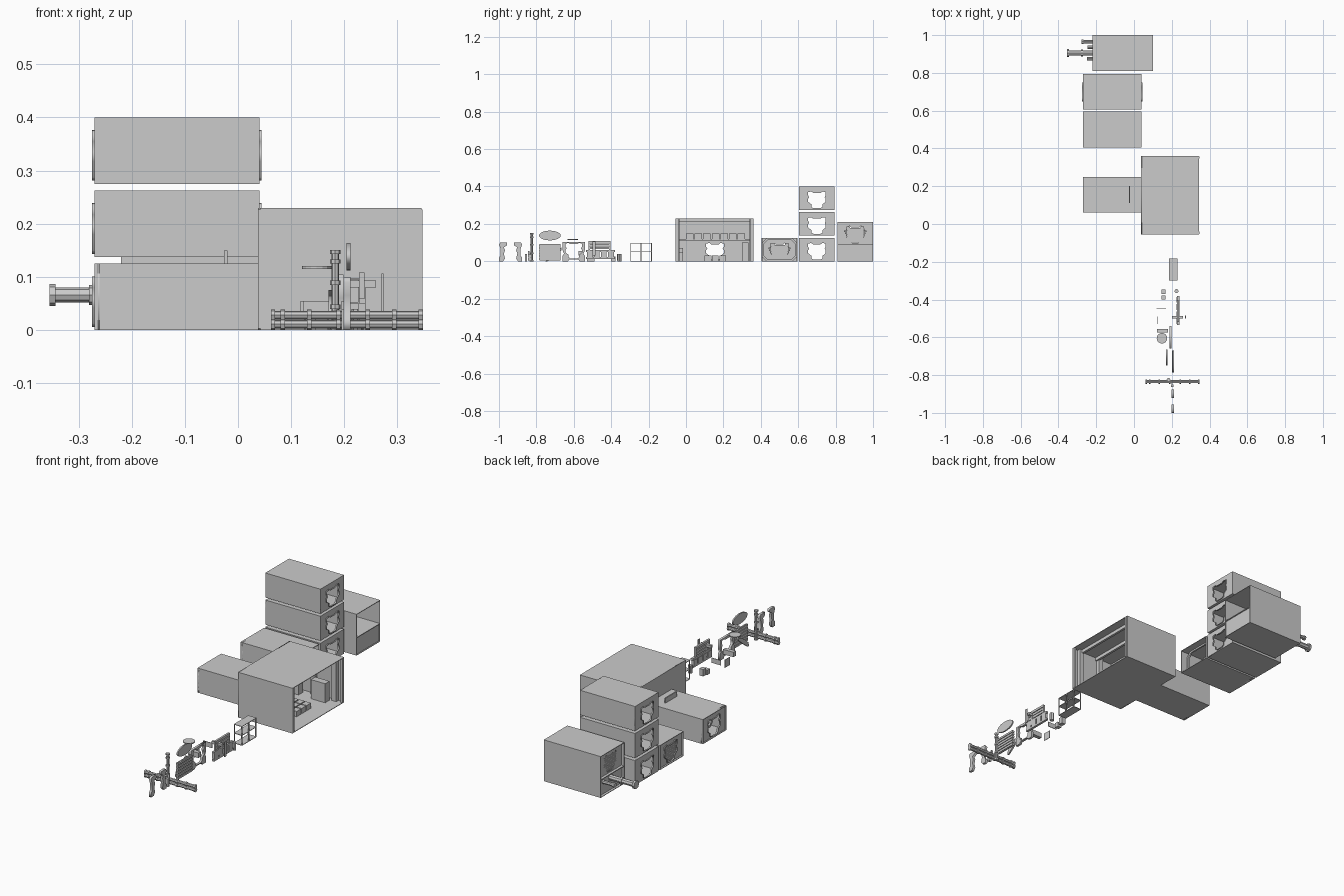
import bpy, bmesh, math
from mathutils import Matrix

if "Cube" in bpy.data.objects:
    bpy.data.objects.remove(bpy.data.objects["Cube"])

YZ = Matrix(((0, 0, 1, 0), (1, 0, 0, 0), (0, 1, 0, 0), (0, 0, 0, 1)))


def finish(name, bm):
    me = bpy.data.meshes.new(name)
    bm.to_mesh(me)
    bm.free()
    ob = bpy.data.objects.new(name, me)
    bpy.context.collection.objects.link(ob)
    return ob


def boxes(name, items):
    """One object from (x0, x1, y0, y1, z0, z1) blocks."""
    bm = bmesh.new()
    for x0, x1, y0, y1, z0, z1 in items:
        m = Matrix.Translation(((x0 + x1) / 2, (y0 + y1) / 2, (z0 + z1) / 2)) @ \
            Matrix.Diagonal((x1 - x0, y1 - y0, z1 - z0, 1))
        bmesh.ops.create_cube(bm, size=1, matrix=m)
    return finish(name, bm)


def plate(name, loops, x, t):
    """Plate in the YZ plane; inner loops become holes."""
    cu = bpy.data.curves.new(name, 'CURVE')
    cu.dimensions = '2D'
    cu.fill_mode = 'BOTH'
    cu.extrude = t / 2
    for loop in loops:
        sp = cu.splines.new('POLY')
        sp.points.add(len(loop) - 1)
        for p, (u, v) in zip(sp.points, loop):
            p.co = (u, v, 0, 1)
        sp.use_cyclic_u = True
    tmp = bpy.data.objects.new(name, cu)
    bpy.context.collection.objects.link(tmp)
    me = bpy.data.meshes.new_from_object(tmp.evaluated_get(bpy.context.evaluated_depsgraph_get()))
    bpy.data.objects.remove(tmp)
    me.transform(Matrix.Translation((x, 0, 0)) @ YZ)
    ob = bpy.data.objects.new(name, me)
    bpy.context.collection.objects.link(ob)
    return ob


def tubes(name, items, sides=8):
    """Cylinders: (axis, a0, a1, p, q, radius), p and q being the other two axes."""
    bm = bmesh.new()
    for axis, a0, a1, p, q, r in items:
        c = (a0 + a1) / 2
        pos, rot = {'x': ((c, p, q), Matrix.Rotation(math.pi / 2, 4, 'Y')),
                    'y': ((p, c, q), Matrix.Rotation(math.pi / 2, 4, 'X')),
                    'z': ((p, q, c), Matrix())}[axis]
        bmesh.ops.create_cone(bm, cap_ends=True, segments=sides, radius1=r, radius2=r,
                              depth=a1 - a0, matrix=Matrix.Translation(pos) @ rot)
    return finish(name, bm)


def rect(y0, y1, z0, z1):
    return [(y0, z0), (y1, z0), (y1, z1), (y0, z1)]


HALF = [(.018, .009), (.029, .015), (.03, .03), (.047, .043), (.047, .06), (.041, .067),
        (.047, .078), (.047, .095), (.03, .098), (.02, .091)]


def doorway(yc, z0, s=1.0):
    pts = HALF + [(-u, v) for u, v in reversed(HALF)]
    return [(yc + u * s, z0 + .053 + (v - .053) * s) for u, v in pts]


def shell(name, x0, x1, y0, y1, z0, z1, t=.003):
    boxes(name, [(x0, x1, y0, y1, z0, z0 + t), (x0, x1, y0, y1, z1 - t, z1),
                 (x0, x1, y0, y0 + t, z0 + t, z1 - t), (x0, x1, y1 - t, y1, z0 + t, z1 - t)])


def end_wall(name, x, y0, y1, z0, z1, out):
    yc = (y0 + y1) / 2
    plate(name + "_wall", [rect(y0, y1, z0, z1), doorway(yc, z0)], x, .003)
    plate(name + "_door_rim", [doorway(yc, z0, 1.07), doorway(yc, z0)], x + out * .003, .006)


def shutter(name, x, yc, z0):
    slats = [(.03, .012), (.038, .023), (.046, .034), (.05, .045), (.056, .056), (.06, .067), (.05, .078)]
    boxes(name, [(x - .006, x + .006, yc - w, yc + w, z0 + z, z0 + z + .008) for w, z in slats]
          + [(x - .003, x + .003, yc - .045, yc + .045, z0 + .01, z0 + .088),
             (x - .004, x + .008, yc - .047, yc - .028, z0 + .084, z0 + .097),
             (x - .004, x + .008, yc + .028, yc + .047, z0 + .084, z0 + .097)])


def ribs(name, xs, y0, y1, z0, z1):
    c, w = .02, .008

    def ring(d, c):
        a, b, e, f = y0 + d, y1 - d, z0 + d, z1 - d
        return [(a + c, e), (b - c, e), (b, e + c), (b, f - c), (b - c, f), (a + c, f), (a, f - c), (a, e + c)]
    for i, x in enumerate(xs):
        plate(f"{name}_rib_{i}", [ring(.003, c), ring(.003 + w, c)], x, .008)


# Stack of three corridor modules, open doorway at both ends
for i, z in enumerate((0, .1375, .275)):
    n = f"stacked_corridor_{i}"
    shell(n, -.27, .04, .605, .795, z, z + .125)
    end_wall(n + "_left", -.2685, .605, .795, z, z + .125, -1)
    end_wall(n + "_right", .0385, .605, .795, z, z + .125, 1)

# Single corridor with a closed shutter
shell("shuttered_corridor", -.27, .04, .405, .595, 0, .125)
end_wall("shuttered_corridor_left", -.26, .405, .595, 0, .125, -1)
shutter("corridor_shutter", -.255, .5, 0)
ribs("shuttered_corridor", (-.18, -.09, .0), .405, .595, 0, .125)

# Raised airlock module with closed shutter and lower service bay
shell("airlock_body", -.22, .1, .81, 1, 0, .21)
boxes("airlock_floor", [(-.22, .1, .813, .997, .088, .092), (.092, .095, .813, .997, .003, .088)])
plate("airlock_end", [rect(.813, .997, .09, .207), doorway(.905, .09)], -.205, .003)
shutter("airlock_shutter", -.2, .905, .09)
boxes("service_bay_wall", [(-.208, -.204, .813, .997, .003, .088)])

# Nozzle pipe and small pipes leaving the airlock
tubes("nozzle_pipe", [('x', -.345, -.2, .905, .066, .014), ('x', -.355, -.343, .905, .066, .021),
                      ('x', -.28, -.27, .905, .066, .019)])
tubes("side_pipes", [('x', -.275, -.2, .965, .066, .009), ('x', -.245, -.2, .935, .05, .009),
                     ('x', -.25, -.2, .875, .05, .009), ('x', -.278, -.268, .965, .066, .012)])

# Corridor leading to the large room
shell("room_corridor", -.27, .04, .06, .25, 0, .125)
end_wall("room_corridor_left", -.262, .06, .25, 0, .125, -1)
ribs("room_corridor", (-.19, -.1, -.01), .06, .25, 0, .125)
boxes("corridor_rail", [(-.026, -.02, .11, .2, .118, .15)])

# Large room shell, open toward +x
shell("room_shell", .038, .345, -.055, .36, 0, .23)
plate("room_back_wall", [rect(-.055, .36, 0, .23), doorway(.155, 0)], .04, .004)
boxes("room_trim", [(.335, .347, y, y + .012, .003, .227) for y in (-.053, .346)])

# Room furnishings: wall pillars, display row, desks, cabinets
boxes("wall_pillars", [(x, x + .025, y, y + .018, .003, .227)
                       for x in (.06, .17, .29) for y in (-.052, .339)])
boxes("display_row", [(.045, .06, .0 + i * .046, .04 + i * .046, .12, .148) for i in range(7)]
      + [(.045, .055, -.04, .345, .112, .118)])
boxes("cabinets", [(.1, .16, -.05, -.015, .003, .07), (.18, .24, -.05, -.015, .003, .05),
                   (.06, .13, .3, .335, .003, .07), (.2, .28, .3, .335, .003, .1)])
boxes("wall_panels", [(.043, .05, -.04, .085, .02, .095), (.043, .05, .225, .34, .02, .095)])
boxes("central_desk", [(.16 + i * .035, .19 + i * .035, .1 + j * .04, .135 + j * .04, .003, .03)
                       for i in range(3) for j in range(3)])
boxes("ceiling_beams", [(x, x + .012, -.052, .357, .21, .227) for x in (.09, .19, .29)])

# Loose shelving rack
rack = [(x, x + .004, y, y + .004, 0, .098) for x in (.185, .227) for y in (-.298, -.242, -.186)]
rack += [(.185, .231, -.298, -.182, z, z + .003) for z in (.0, .05, .095)]
boxes("shelf_rack", rack)

# Small crates and canister
boxes("small_crates", [(.146, .168, -.37, -.347, .005, .04), (.146, .168, -.4, -.378, 0, .025)])
tubes("canister", [('z', 0, .04, .225, -.355, .011)])

# Console with upper shelf and loose brackets
con = [(.228, .24, -.535, -.38, .012, .022), (.228, .24, -.535, -.38, .05, .06)]
con += [(.226, .24, -.53 + i * .038, -.5 + i * .038, .022, .05) for i in range(4)]
con += [(.228, .238, -.52, -.405, z, z + .012) for z in (.065, .08, .096)]
con += [(.228, .238, y, y + .006, .06, .108) for y in (-.52, -.411)]
boxes("wall_console", con)
boxes("bench", [(.2, .26, -.5, -.487, .08, .093), (.228, .24, -.5, -.487, .03, .09),
                (.27, .274, -.5, -.485, .03, .106)])
boxes("thin_panels", [(.118, .17, -.451, -.448, .03, .055), (.124, .127, -.53, -.49, .0, .04)])
boxes("wall_box", [(.122, .18, -.575, -.555, .03, .055)])

# Round table plate
tubes("round_plate", [('z', .115, .12, .148, -.605, .028)], 16)

# Loose doorway frame
plate("door_frame", [[(-.66, 0), (-.63, 0), (-.625, .01), (-.575, .01), (-.57, 0), (-.54, 0), (-.54, .03),
                      (-.548, .04), (-.54, .06), (-.54, .104), (-.66, .104), (-.66, .06), (-.652, .04),
                      (-.66, .03)], doorway(-.6, .003, .93)], .193, .012)

# Louvred panel with an oval plate above
boxes("louvre_panel", [(.2, .212, -.785, -.67, .008 + i * .0145, .018 + i * .0145) for i in range(6)]
      + [(.203, .208, -.783, -.672, .005, .092)])
plate("oval_plate", [[(-.728 + .058 * math.cos(a * math.pi / 12), .138 + .026 * math.sin(a * math.pi / 12))
                      for a in range(24)]], .208, .007)
plate("curved_strut", [[(-.75, .0), (-.74, .0), (-.7, .03), (-.665, .06), (-.665, .075), (-.71, .05),
                        (-.745, .02)]], .174, .008)

# Long twin pipe with collars
pipe = [('x', .062, .348, -.835, z, .008) for z in (.011, .028)]
pipe += [('x', x, x + .008, -.835, z, .011) for x in (.062, .08, .13, .185, .24, .29, .34)
         for z in (.011, .028)]
tubes("twin_pipe", pipe)

# Upright column with collars
col = [('z', 0, .15, .183, -.825, .007)]
col += [('z', z, z + .008, .183, -.825, .01) for z in (0, .04, .085, .125, .143)]
tubes("pipe_column", col)
boxes("small_posts", [(.195, .21, -.862, -.85, 0, .04), (.195, .205, -.845, -.838, .035, .055)])

# Mirrored pair of door-frame halves
arch = [(.062, 0), (.04, 0), (.03, .015), (.036, .04), (.03, .06), (.036, .075), (.018, .085), (.018, .1),
        (.055, .1), (.062, .09), (.053, .065), (.053, .03), (.062, .02)]
for side, s in (("left", -1), ("right", 1)):
    plate(f"frame_half_{side}", [[(-.938 + s * u, v) for u, v in arch]], .205, .013)
